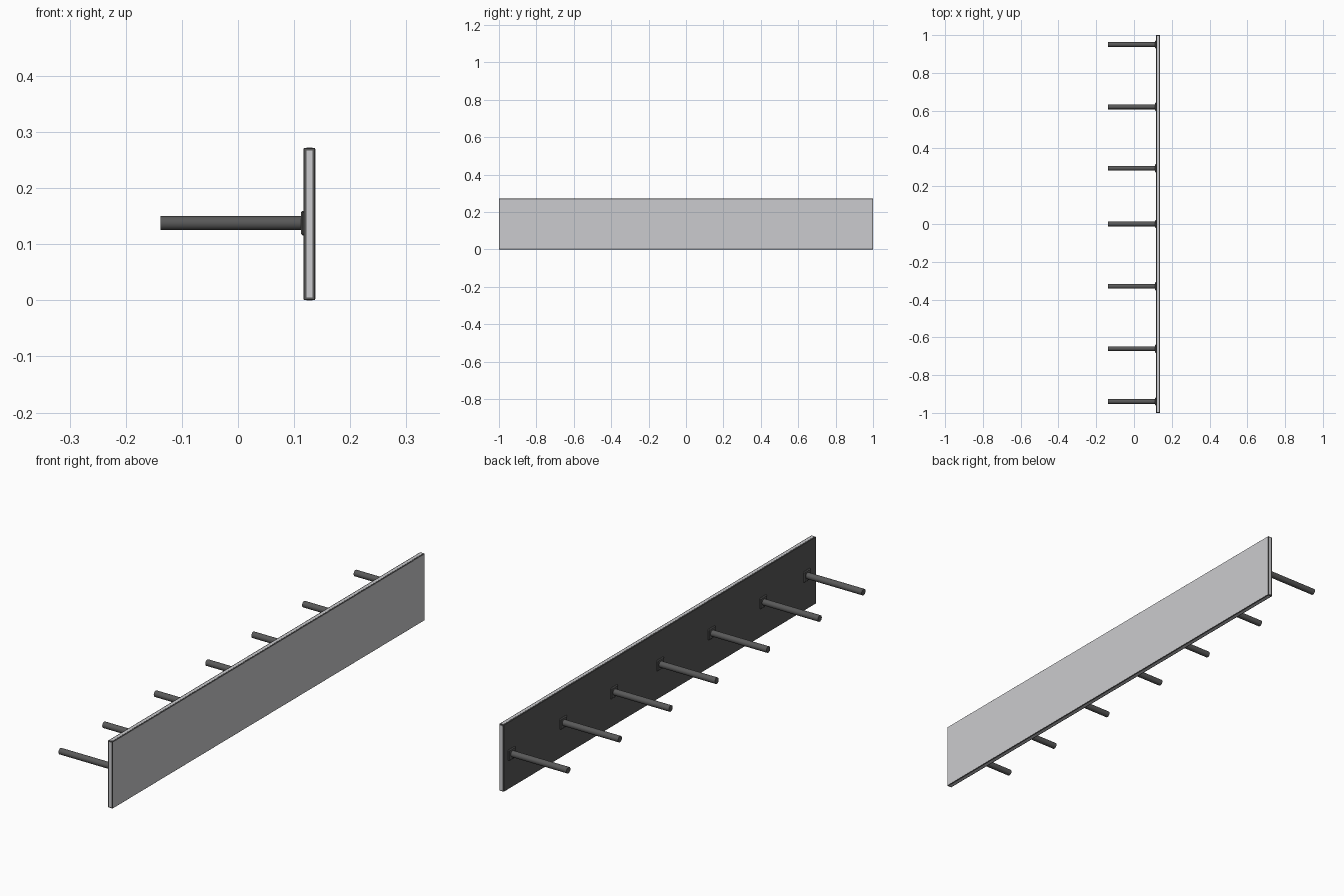
import bpy, math
from mathutils import Vector

if "Cube" in bpy.data.objects:
    bpy.data.objects.remove(bpy.data.objects["Cube"])


def material(name, rgb):
    m = bpy.data.materials.new(name)
    m.use_nodes = True
    m.diffuse_color = (*rgb, 1)
    m.node_tree.nodes["Principled BSDF"].inputs["Base Color"].default_value = (*rgb, 1)
    return m


dark = material("dark grey metal", (0.10, 0.10, 0.10))
light = material("light grey panel", (0.60, 0.60, 0.62))


def box(name, lo, hi, mat, bevel=0):
    lo, hi = Vector(lo), Vector(hi)
    bpy.ops.mesh.primitive_cube_add(size=1, location=(lo + hi) / 2)
    ob = bpy.context.object
    ob.name = name
    ob.scale = hi - lo
    bpy.ops.object.transform_apply(location=False, rotation=False, scale=True)
    ob.data.materials.append(mat)
    if bevel:
        b = ob.modifiers.new("Bevel", "BEVEL")
        b.width = bevel
        b.segments = 1
    return ob


X0, X1, TOP = 0.117, 0.138, 0.272
MID = 0.1375
RIM = 0.005      # dark border left around the edge strips
OUT = 0.0005     # strip thickness above the rim

# Board body and its pale front face
box("board_body", (X0, -0.9995, OUT), (X1 - OUT, 0.9995, TOP - OUT), dark, 0.001)
box("board_face", (X1 - 0.001, -0.998, 0.002), (X1, 0.998, TOP - 0.002), light)

# Pale strips set into the four narrow edges
sx0, sx1 = X0 + RIM, X1 - RIM
box("top_strip", (sx0, -1 + RIM, TOP - 0.002), (sx1, 1 - RIM, TOP), light)
box("bottom_strip", (sx0, -1 + RIM, 0), (sx1, 1 - RIM, 0.002), light)
box("front_end_strip", (sx0, -1, RIM), (sx1, -0.998, TOP - RIM), light)
box("back_end_strip", (sx0, 0.998, RIM), (sx1, 1, TOP - RIM), light)

# Mounting rods, each on a small chamfered square base plate
for i, y in enumerate((-0.94, -0.66, -0.33, 0, 0.295, 0.62, 0.95)):
    box(f"base_plate_{i + 1}", (0.112, y - 0.022, MID - 0.022),
        (X0 + 0.004, y + 0.022, MID + 0.022), dark, 0.003)
    bpy.ops.mesh.primitive_cylinder_add(
        vertices=32, radius=0.0125, depth=0.256,
        location=(-0.01, y, MID), rotation=(0, math.pi / 2, 0))
    rod = bpy.context.object
    rod.name = f"rod_{i + 1}"
    rod.data.materials.append(dark)
    bpy.ops.object.shade_smooth_by_angle()
